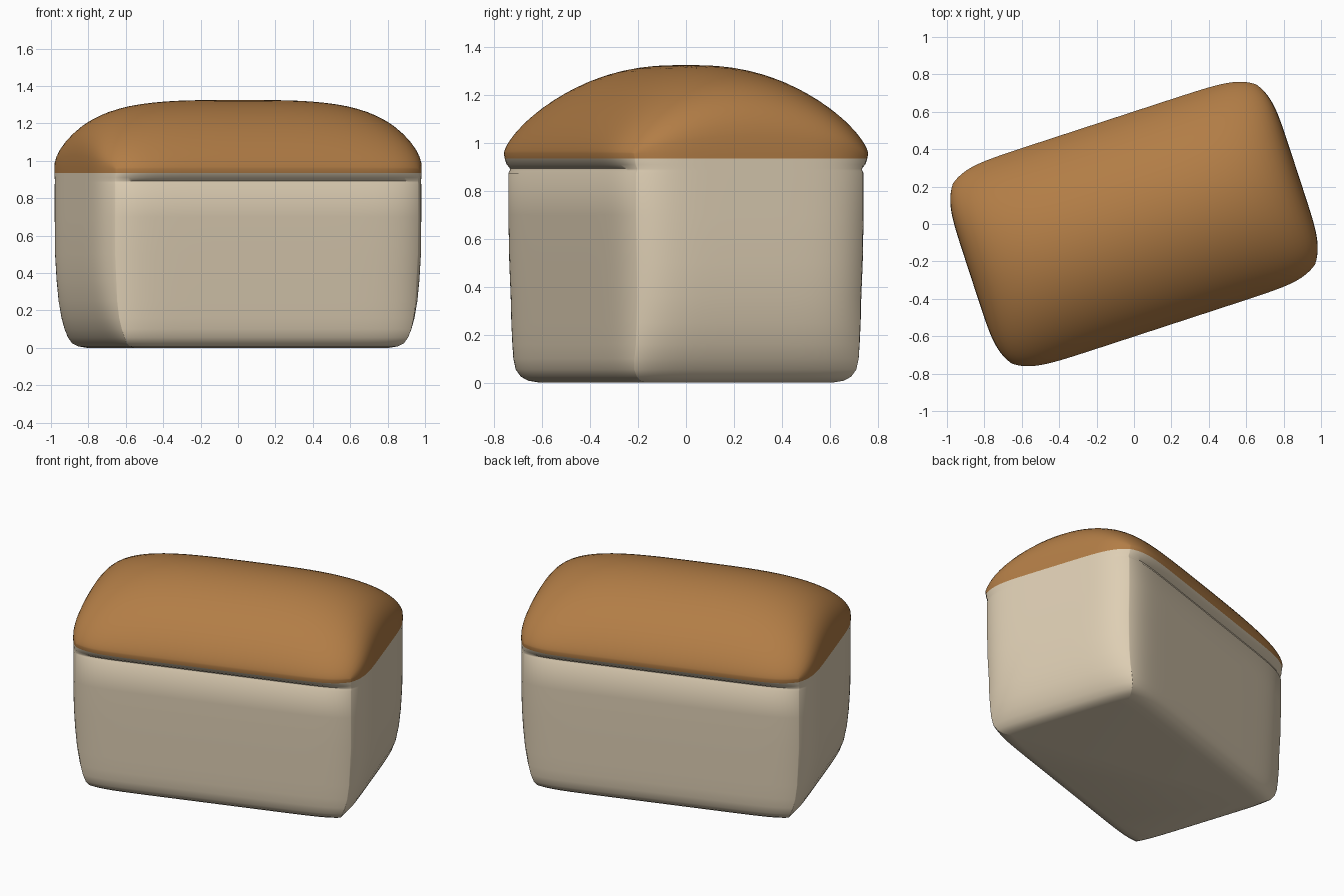
import bpy, math

if "Cube" in bpy.data.objects:
    bpy.data.objects.remove(bpy.data.objects["Cube"], do_unlink=True)

N = 20                                  # grid steps from centre to edge
TURN = math.radians(18.1)               # the loaf stands turned about z
STEPS = [math.sin(math.pi / 2 * k / N) for k in range(-N, N + 1)]
M = 2 * N


def material(name, colour):
    mat = bpy.data.materials.new(name)
    mat.use_nodes = True
    mat.diffuse_color = (*colour, 1)
    mat.node_tree.nodes["Principled BSDF"].inputs["Base Color"].default_value = (*colour, 1)
    return mat


def place(p, q, a, b, z, pinch_u=0.07, pinch_v=0.115):
    """Map a unit square to a pillow outline with pinched corners, turned."""
    u = a * p * (1 - pinch_u * abs(q) ** 6)
    v = b * q * (1 - pinch_v * abs(p) ** 10)
    return (u * math.cos(TURN) - v * math.sin(TURN),
            u * math.sin(TURN) + v * math.cos(TURN), z)


def make(name, verts, faces, mat, angle):
    mesh = bpy.data.meshes.new(name)
    mesh.from_pydata(verts, [], faces)
    mesh.materials.append(mat)
    obj = bpy.data.objects.new(name, mesh)
    bpy.context.collection.objects.link(obj)
    bpy.ops.object.select_all(action='DESELECT')
    obj.select_set(True)
    bpy.context.view_layer.objects.active = obj
    bpy.ops.object.shade_smooth_by_angle(angle=math.radians(angle))
    return obj


# Indices around the edge of the square, counter-clockwise
border = ([(i, 0) for i in range(M)] + [(M, j) for j in range(M)]
          + [(M - i, M) for i in range(M)] + [(0, M - j) for j in range(M)])
R = len(border)


def ring(a, b, z, pu, pv):
    return [place(STEPS[i], STEPS[j], a, b, z, pu, pv) for i, j in border]


def bands(start, count):
    """Quads between rings listed from top to bottom."""
    return [(start + r * R + k, start + (r + 1) * R + k,
             start + (r + 1) * R + (k + 1) % R, start + r * R + (k + 1) % R)
            for r in range(count - 1) for k in range(R)]


# Crust: domed top, falling gently along the length and more across the width
A, B, RIM, RISE = 0.917, 0.572, 0.957, 0.368
verts, faces = [], []
for q in STEPS:
    for p in STEPS:
        along = max(0, 1 - abs(p) ** 3.5) ** 0.36
        across = max(0, 1 - q * q) ** 0.7
        verts.append(place(p, q, A, B, RIM + RISE * along * across))
for j in range(M):
    for i in range(M):
        k = j * (M + 1) + i
        faces.append((k, k + 1, k + M + 2, k + M + 1))
start = len(verts)
verts += ring(A, 0.568, 0.935, 0.07, 0.115)
edge = [j * (M + 1) + i for i, j in border]
faces += [(edge[k], start + k, start + (k + 1) % R, edge[(k + 1) % R]) for k in range(R)]
make("crust", verts, faces, material("baked brown", (0.445, 0.205, 0.061)), 60)

# Loaf body: overhanging lip, groove on the long sides, rounded lower ends
# (half length, half width, height, corner pinch along, corner pinch across)
rings = [
    (A, 0.568, 0.935, 0.07, 0.115),
    (A, 0.555, 0.910, 0.07, 0.10),
    (A, 0.530, 0.893, 0.07, 0.07),
    (A, 0.531, 0.884, 0.07, 0.07),
    (A, 0.541, 0.874, 0.07, 0.08),
    (A, 0.541, 0.70, 0.07, 0.08),
    (0.916, 0.537, 0.50, 0.07, 0.08),
    (0.908, 0.533, 0.36, 0.07, 0.08),
    (0.893, 0.530, 0.25, 0.06, 0.075),
    (0.872, 0.527, 0.16, 0.05, 0.07),
    (0.848, 0.523, 0.10, 0.04, 0.06),
    (0.822, 0.513, 0.055, 0.03, 0.05),
    (0.796, 0.495, 0.025, 0.02, 0.05),
    (0.770, 0.470, 0.008, 0.02, 0.05),
    (0.730, 0.430, 0.0, 0.02, 0.05),
]
verts = [v for r in rings for v in ring(*r)]
faces = bands(0, len(rings))
last = (len(rings) - 1) * R
faces.append(tuple(last + k for k in reversed(range(R))))
make("loaf_body", verts, faces, material("pale crumb", (0.73, 0.62, 0.456)), 50)
